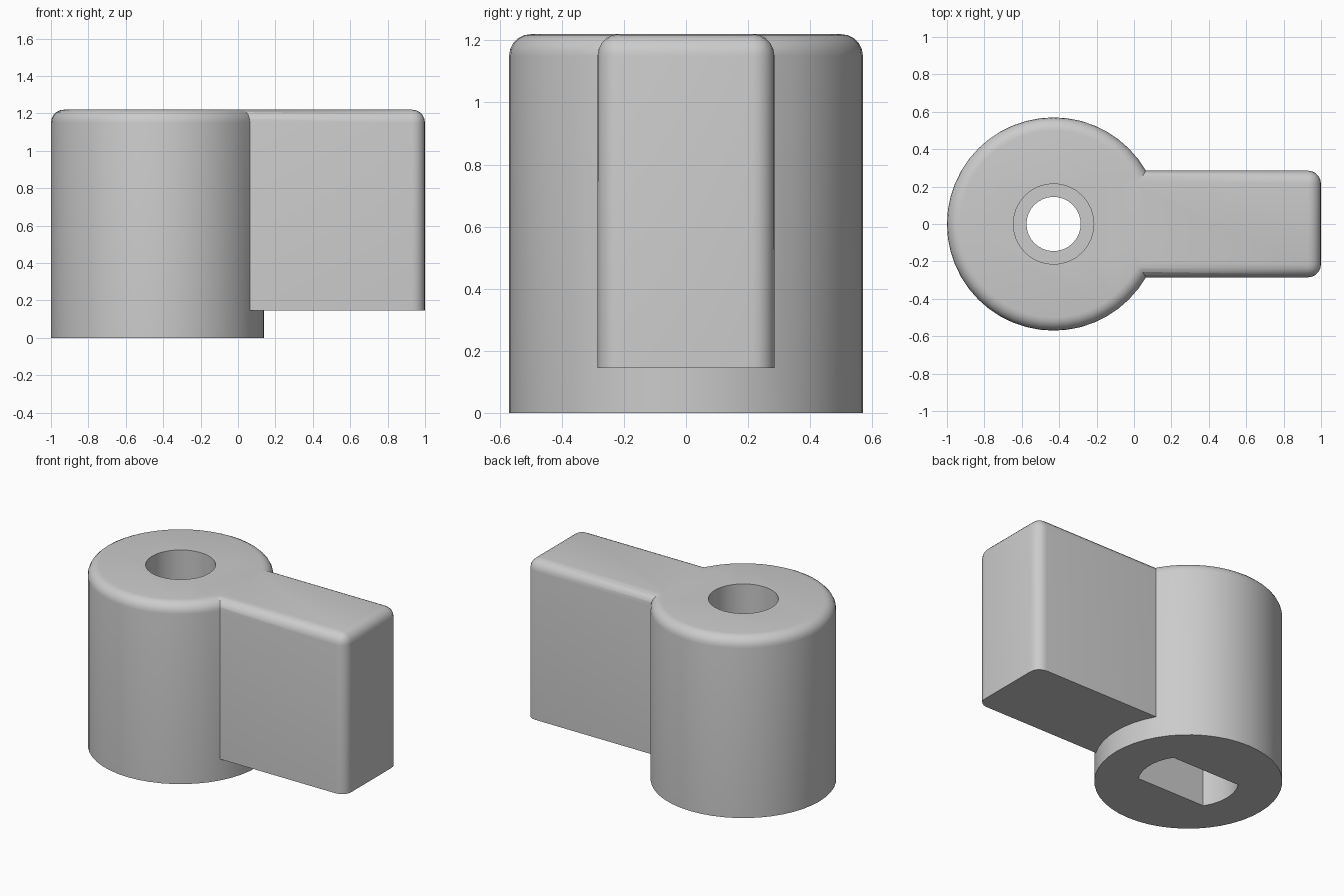
import bpy, bmesh, math

if "Cube" in bpy.data.objects:
    bpy.data.objects.remove(bpy.data.objects["Cube"], do_unlink=True)

CX, R, H = -0.43, 0.57, 1.22      # hub axis, radius and height
HANDLE_Z, HANDLE_W = 0.145, 0.285  # handle underside and half width
FILLET = 0.07


def arc(radius, start, end, steps):
    """Points on an arc around the hub axis."""
    return [(CX + radius * math.cos(start + (end - start) * i / steps),
             radius * math.sin(start + (end - start) * i / steps))
            for i in range(steps + 1)]


def circle(radius, steps):
    return arc(radius, 0, math.tau, steps)[:-1]


def prism(name, outline, z0, z1, rounded=None):
    """Extrude an outline upward, filleting the edges chosen by the rule."""
    bm = bmesh.new()
    face = bm.faces.new([bm.verts.new((x, y, z0)) for x, y in outline])
    new = bmesh.ops.extrude_face_region(bm, geom=[face])["geom"]
    bmesh.ops.translate(bm, vec=(0, 0, z1 - z0),
                        verts=[v for v in new if isinstance(v, bmesh.types.BMVert)])
    bmesh.ops.recalc_face_normals(bm, faces=bm.faces[:])
    if rounded:
        edges = [e for e in bm.edges if rounded(e.verts[0].co, e.verts[1].co)]
        bmesh.ops.bevel(bm, geom=edges, offset=FILLET, segments=5,
                        profile=0.5, affect='EDGES', clamp_overlap=True)
    mesh = bpy.data.meshes.new(name)
    bm.to_mesh(mesh)
    bm.free()
    obj = bpy.data.objects.new(name, mesh)
    bpy.context.collection.objects.link(obj)
    return obj


def combine(target, other, operation):
    """Apply a boolean and remove the helper."""
    mod = target.modifiers.new(operation.title(), 'BOOLEAN')
    mod.operation, mod.solver, mod.object = operation, 'EXACT', other
    bpy.context.view_layer.objects.active = target
    bpy.ops.object.modifier_apply(modifier=mod.name)
    bpy.data.objects.remove(other, do_unlink=True)


def at_top(a, b):
    return min(a.z, b.z) > H - 0.001


# Round hub with a filleted top rim
knob = prism("knob", circle(R, 48), 0, H, at_top)

# Lever handle, filleted along the top and on the outer corners
inner = -0.15
handle = prism("handle", [(inner, -HANDLE_W), (1, -HANDLE_W), (1, HANDLE_W), (inner, HANDLE_W)],
               HANDLE_Z, H,
               lambda a, b: max(a.x, b.x) > 0.99
               and (at_top(a, b) or abs(a.z - b.z) > 0.1))
combine(knob, handle, 'UNION')

# Screw recess from above and a through hole
combine(knob, prism("screw_recess", circle(0.215, 32), 0.7, H + 0.1), 'DIFFERENCE')
combine(knob, prism("through_hole", circle(0.145, 32), -0.1, H + 0.1), 'DIFFERENCE')

# Shaft socket from below, round with two flats
half = math.asin(0.165 / 0.305)
socket = arc(0.305, -half, half, 10) + arc(0.305, math.pi - half, math.pi + half, 10)
combine(knob, prism("shaft_socket", socket, -0.1, 0.5), 'DIFFERENCE')

# Plain grey finish
grey = bpy.data.materials.new("plain grey")
grey.use_nodes = True
colour = (0.6, 0.6, 0.6, 1)
grey.diffuse_color = colour
grey.node_tree.nodes["Principled BSDF"].inputs["Base Color"].default_value = colour
knob.data.materials.clear()
knob.data.materials.append(grey)

bpy.ops.object.select_all(action='DESELECT')
knob.select_set(True)
bpy.context.view_layer.objects.active = knob
bpy.ops.object.shade_smooth_by_angle(angle=math.radians(30))
